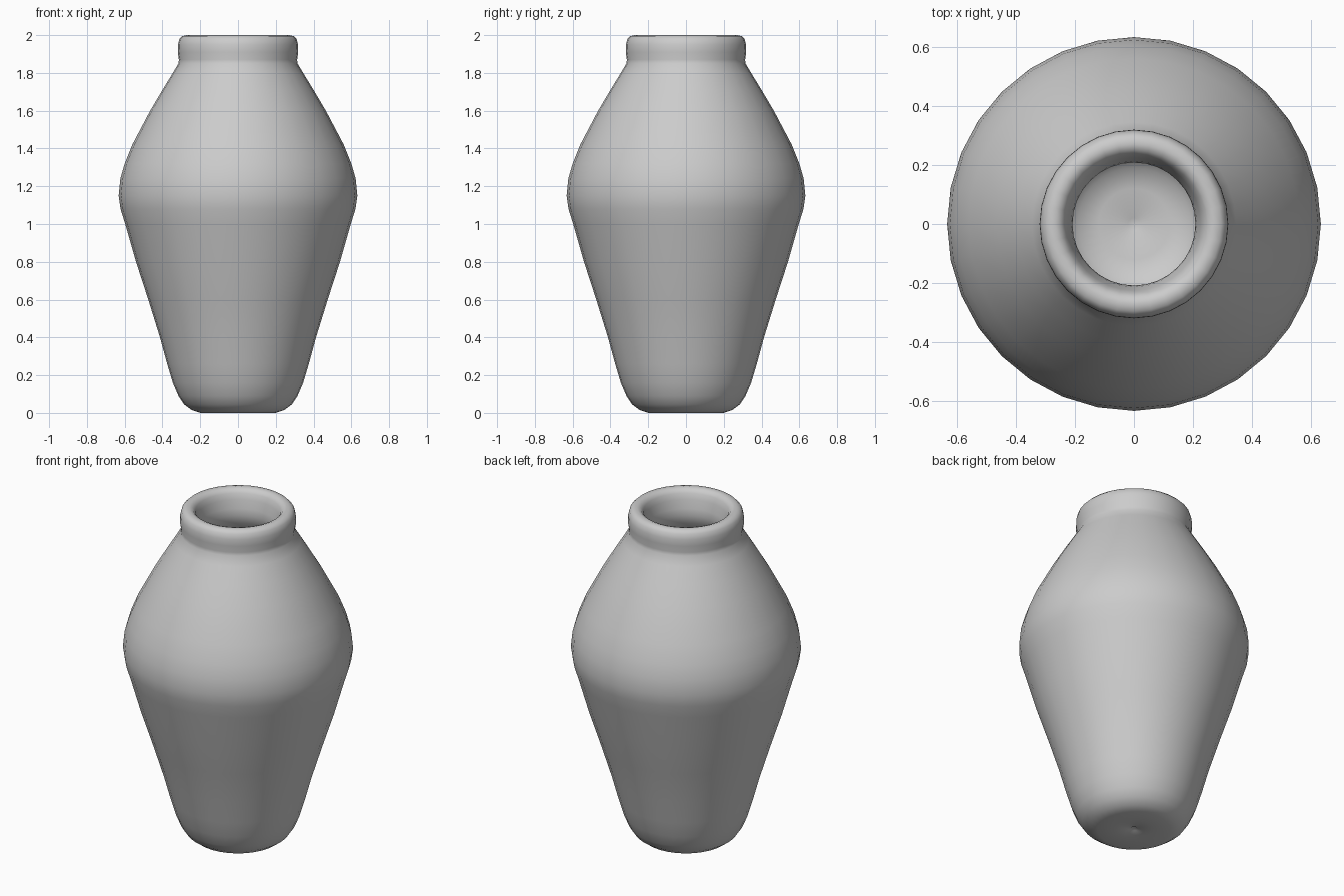
import bpy, bmesh, math

SIDES = 32

# Outer wall from base centre up to the rim, as (radius, height)
outer = [(0, 0.02), (0.02, 0.006), (0.10, 0.003), (0.20, 0.0), (0.245, 0.015), (0.285, 0.045),
         (0.315, 0.09), (0.345, 0.16), (0.375, 0.26), (0.413, 0.40), (0.475, 0.60),
         (0.54, 0.80), (0.597, 1.0), (0.622, 1.08), (0.632, 1.15), (0.623, 1.24),
         (0.60, 1.32), (0.56, 1.42), (0.465, 1.60), (0.40, 1.71), (0.345, 1.80),
         (0.315, 1.85)]
# Rolled rim, outside to inside
rim = [(0.313, 1.87), (0.319, 1.91), (0.318, 1.95), (0.31, 1.98), (0.295, 1.995),
       (0.27, 2.0), (0.25, 1.993), (0.235, 1.975), (0.225, 1.94), (0.213, 1.89), (0.208, 1.85)]
# Inner wall down to the inner floor centre
inner = [(0.22, 1.80), (0.26, 1.74), (0.32, 1.65), (0.43, 1.47), (0.51, 1.30),
         (0.532, 1.15), (0.50, 1.01), (0.44, 0.82), (0.38, 0.62), (0.315, 0.42),
         (0.27, 0.25), (0.235, 0.17), (0.19, 0.12), (0.12, 0.102), (0.02, 0.10), (0, 0.09)]

# Lathe the profile around the z axis
bm = bmesh.new()
verts = [bm.verts.new((r, 0, z)) for r, z in outer + rim + inner]
edges = [bm.edges.new(pair) for pair in zip(verts, verts[1:])]
bmesh.ops.spin(bm, geom=verts + edges, cent=(0, 0, 0), axis=(0, 0, 1),
               angle=math.tau, steps=SIDES, use_duplicate=False)
bmesh.ops.remove_doubles(bm, verts=bm.verts, dist=0.0005)
bmesh.ops.recalc_face_normals(bm, faces=bm.faces)
for f in bm.faces:
    f.smooth = True

mesh = bpy.data.meshes.new("vase")
bm.to_mesh(mesh)
bm.free()
vase = bpy.data.objects.new("vase", mesh)
bpy.context.collection.objects.link(vase)
